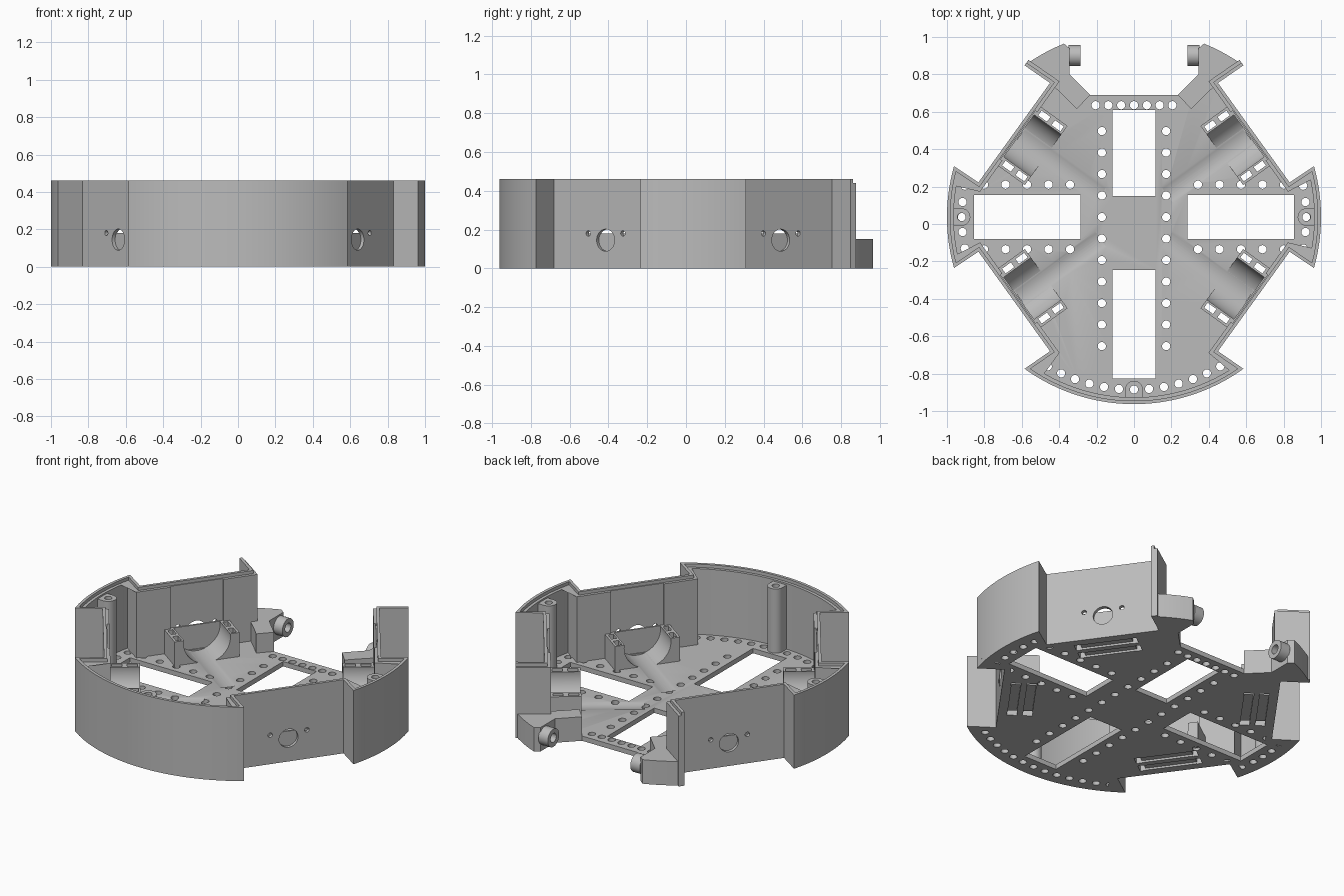
import bpy, bmesh
from math import sin, cos, radians, pi
from mathutils import Matrix, Vector

if "Cube" in bpy.data.objects:
    bpy.data.objects.remove(bpy.data.objects["Cube"], do_unlink=True)

CY = 0.037          # centre of the round body in y
WALL, FLOOR, LOW = 0.46, 0.03, 0.15

grey = bpy.data.materials.new("plain grey")
grey.use_nodes = True
grey.diffuse_color = (0.5, 0.5, 0.5, 1)
grey.node_tree.nodes["Principled BSDF"].inputs["Base Color"].default_value = (0.5, 0.5, 0.5, 1)


def make(name, bm):
    bmesh.ops.recalc_face_normals(bm, faces=bm.faces)
    mesh = bpy.data.meshes.new(name)
    bm.to_mesh(mesh)
    bm.free()
    mesh.materials.append(grey)
    ob = bpy.data.objects.new(name, mesh)
    bpy.context.collection.objects.link(ob)
    return ob


def prism(bm, pts, z0, z1, mat=Matrix()):
    low = [bm.verts.new(mat @ Vector((x, y, z0))) for x, y in pts]
    top = [bm.verts.new(mat @ Vector((x, y, z1))) for x, y in pts]
    bm.faces.new(low[::-1])
    bm.faces.new(top)
    for i in range(len(pts)):
        j = (i + 1) % len(pts)
        bm.faces.new((low[i], low[j], top[j], top[i]))


def box(bm, x0, x1, y0, y1, z0, z1, mat=Matrix()):
    prism(bm, [(x0, y0), (x1, y0), (x1, y1), (x0, y1)], z0, z1, mat)


def circle(r, n, x=0, y=0):
    return [(x + r * cos(2 * pi * i / n), y + r * sin(2 * pi * i / n)) for i in range(n)]


def polar(r, deg):
    return (r * cos(radians(deg)), CY + r * sin(radians(deg)))


def arc(a, b, n):
    return [polar(1, a + (b - a) * i / n) for i in range(n + 1)]


def flip(pts):
    return [(-x, y) for x, y in reversed(pts)]


def cut(ob, build):
    bm = bmesh.new()
    build(bm)
    cutter = make("cutter", bm)
    cutter.hide_render = True
    mod = ob.modifiers.new("cut", "BOOLEAN")
    mod.operation, mod.solver, mod.object = "DIFFERENCE", "MANIFOLD", cutter
    bpy.context.view_layer.objects.active = ob
    bpy.ops.object.modifier_apply(modifier=mod.name)
    bpy.data.objects.remove(cutter, do_unlink=True)


def inset(path, d):
    """Offset an open path to its left with mitred corners."""
    out = []
    for i, p in enumerate(path):
        p = Vector(p)
        a = (p - Vector(path[i - 1])).normalized() if i else None
        b = (Vector(path[i + 1]) - p).normalized() if i < len(path) - 1 else a
        a = a or b
        na, nb = Vector((-a.y, a.x)), Vector((-b.y, b.x))
        m = (na + nb).normalized()
        out.append(tuple(p + m * d / max(m.dot(na), 0.3)))
    return out


# Four motor stations: local x points inward, y runs along the wall
stations = []
for sx in (1, -1):
    for sy in (1, -1):
        n = Vector((-sx * 0.811, -sy * 0.585, 0))
        stations.append(Matrix(((n.x, -n.y, 0, sx * 0.64), (n.y, n.x, 0, CY + sy * 0.452),
                                (0, 0, 1, 0), (0, 0, 0, 1))))
ALONG = Matrix.Rotation(pi / 2, 4, "Y")     # turns a z prism to lie along x


def lying(m, y, z):
    return m @ Matrix.Translation((0, y, z)) @ ALONG


# Outline of the body, right half from the front round to the back fin
right = (arc(-90, -54.2, 18) + [(0.449, -0.68), (0.832, -0.148)]
         + arc(-15.8, 15.8, 16) + [(0.832, 0.222), (0.449, 0.754), polar(1, 54.2)])
back = arc(54.2, 68, 5)[1:] + [(0.345, 0.94), (0.345, 0.8), (0.235, 0.69)]
wall_path = flip(right)[:-1] + right

# Floor plate
bm = bmesh.new()
prism(bm, wall_path + back + flip(back), 0, FLOOR)
floor = make("floor_plate", bm)


def windows(bm):
    box(bm, -0.115, 0.115, -0.825, -0.245, -1, 1)
    box(bm, -0.115, 0.115, 0.15, 0.61, -1, 1)
    box(bm, 0.285, 0.855, -0.08, 0.155, -1, 1)
    box(bm, -0.855, -0.285, -0.08, 0.155, -1, 1)


def screw_holes(bm):
    spots = [(0.0685 * i, 0.635) for i in range(-3, 4)]
    spots += [polar(0.922, -90 + 5 * i) for i in range(-6, 7)]
    for s in (1, -1):
        spots += [(s * 0.172, 0.497 - 0.115 * i) for i in range(11)]
        spots += [(s * (0.342 + 0.115 * i), y) for i in range(5) for y in (0.21, -0.135)]
        for a in (-10.5, -5, 0, 5, 10.5):
            x, y = polar(0.92, a)
            spots.append((s * x, y))
    for x, y in spots:
        prism(bm, circle(0.022, 20, x, y), -1, 1)


def motor_space(bm):
    for m in stations:
        prism(bm, circle(0.14, 64), 0.031, 0.57, lying(m, 0, 0.16))


def tie_slots(bm):
    for m in stations:
        for x in (0.05, 0.138):
            for y in (0.165, -0.165):
                box(bm, x, x + 0.058, y - 0.016, y + 0.016, -0.1, 0.3, m)


def tie_grooves(bm):
    for m in stations:
        for x in (0.053, 0.141):
            box(bm, x, x + 0.052, -0.17, 0.17, -0.1, 0.012, m)


for step in (windows, screw_holes, motor_space, tie_slots, tie_grooves):
    cut(floor, step)

# Outer wall with a thin lip along the top
bm = bmesh.new()
prism(bm, wall_path + inset(wall_path, 0.036)[::-1], 0, WALL - 0.02)
wall = make("outer_wall", bm)
bm = bmesh.new()
prism(bm, wall_path + inset(wall_path, 0.018)[::-1], WALL - 0.02, WALL)
make("wall_lip", bm)


def wall_openings(bm):
    for m in stations:
        prism(bm, circle(0.057, 32), -0.1, 0.1, lying(m, 0, 0.145))
        for y in (0.11, -0.11):
            prism(bm, circle(0.014, 16), -0.1, 0.1, lying(m, y, 0.18))


def wall_recess(bm):
    for m in stations:
        box(bm, 0.024, 0.1, -0.16, 0.16, FLOOR, 1, m)


cut(wall, wall_recess)
cut(wall, wall_openings)

# Motor cradles
bm = bmesh.new()
for m in stations:
    box(bm, 0.02, 0.21, -0.195, 0.195, 0.015, 0.18, m)
cradles = make("motor_cradles", bm)
for step in (motor_space, tie_slots):
    cut(cradles, step)

# Screw posts against the wall, at the front and both sides
bm = bmesh.new()
for a in (-90, 0, 180):
    x, y = polar(0.922, a)
    m = Matrix.Translation((x, y, 0)) @ Matrix.Rotation(radians(a), 4, "Z")
    bow = [(0.047 * cos(t), 0.047 * sin(t)) for t in (pi / 2 + pi * i / 14 for i in range(15))]
    prism(bm, bow + [(0.055, -0.047), (0.055, 0.047)], 0.01, WALL - 0.03, m)
posts = make("screw_posts", bm)


def post_holes(bm):
    for a in (-90, 0, 180):
        prism(bm, circle(0.022, 20, *polar(0.922, a)), -1, 1)


cut(posts, post_holes)

# Low back corner blocks with pivot bushings
corner = [(0.449, 0.754)] + arc(54.2, 68, 5) + [(0.345, 0.94), (0.345, 0.8),
          (0.235, 0.69), (0.305, 0.615), (0.37, 0.68)]
for side, s, pts in (("left", 1, corner), ("right", -1, flip(corner))):
    bm = bmesh.new()
    prism(bm, pts, 0, LOW)
    make(side + "_back_block", bm)
    bm = bmesh.new()
    m = lying(Matrix(), 0.9, 0.085)
    prism(bm, circle(0.056, 32), s * 0.285, s * 0.35, m)
    bushing = make(side + "_bushing", bm)
    cut(bushing, lambda b: prism(b, circle(0.028, 24), -1, 1, m))

# Smooth the curved surfaces, keep edges crisp
bpy.ops.object.select_all(action="DESELECT")
for ob in bpy.context.collection.objects:
    if ob.type == "MESH" and grey.name in ob.data.materials:
        ob.select_set(True)
        bpy.context.view_layer.objects.active = ob
bpy.ops.object.shade_smooth_by_angle(angle=radians(25))
